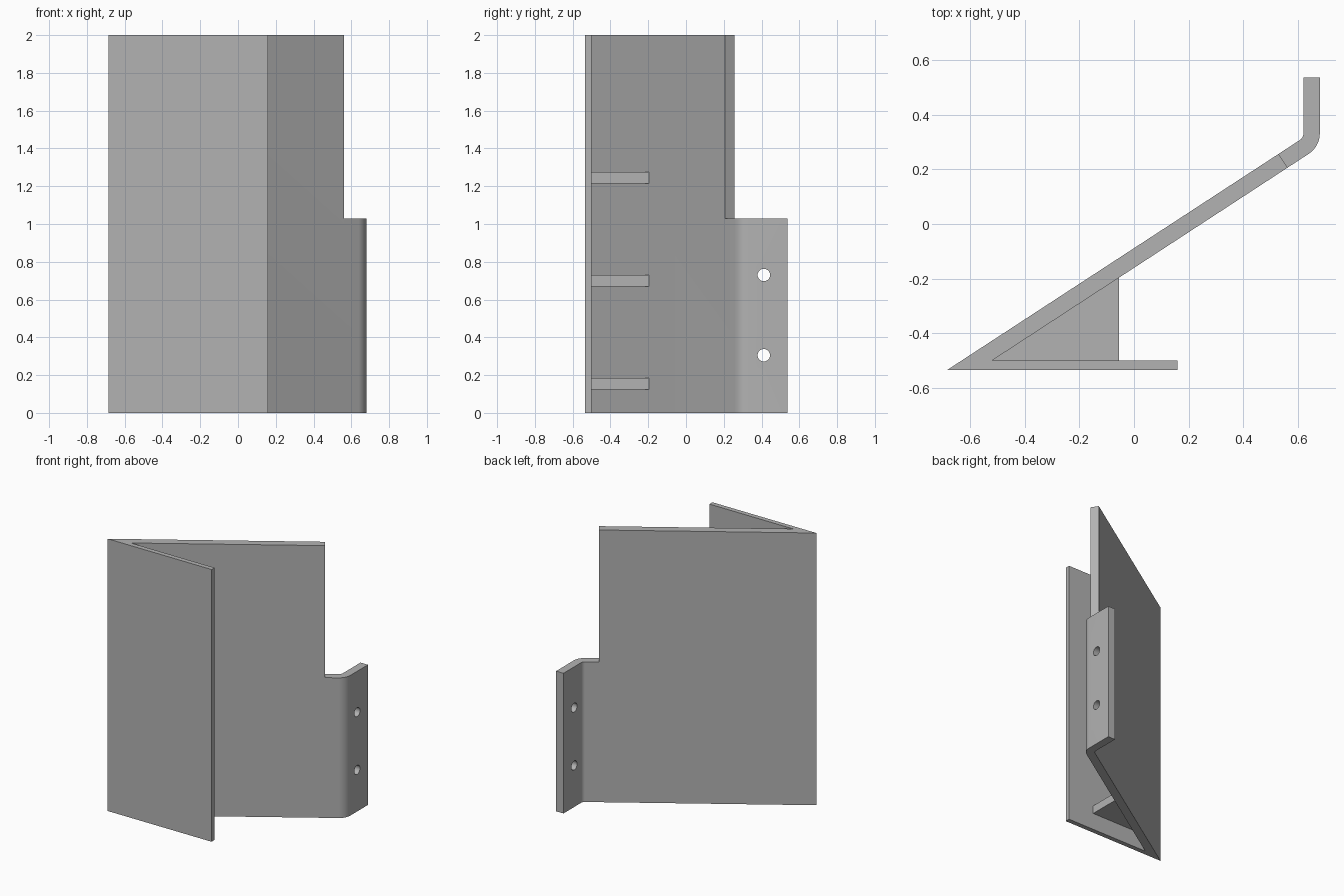
import bpy, bmesh, math
from mathutils import Vector

if "Cube" in bpy.data.objects:
    bpy.data.objects.remove(bpy.data.objects["Cube"], do_unlink=True)

grey = bpy.data.materials.new("plain grey")
grey.use_nodes = True
COLOUR = (0.45, 0.45, 0.45, 1)
grey.diffuse_color = COLOUR
grey.node_tree.nodes["Principled BSDF"].inputs["Base Color"].default_value = COLOUR


def prism(name, outline, z0, z1):
    """Extrude a plan outline between two heights."""
    bm = bmesh.new()
    face = bm.faces.new([bm.verts.new((x, y, z0)) for x, y in outline])
    top = bmesh.ops.extrude_face_region(bm, geom=[face])["geom"]
    bmesh.ops.translate(bm, vec=(0, 0, z1 - z0),
                        verts=[v for v in top if isinstance(v, bmesh.types.BMVert)])
    bmesh.ops.recalc_face_normals(bm, faces=bm.faces)
    mesh = bpy.data.meshes.new(name)
    bm.to_mesh(mesh)
    bm.free()
    mesh.materials.append(grey)
    obj = bpy.data.objects.new(name, mesh)
    bpy.context.collection.objects.link(obj)
    return obj


def select(obj):
    bpy.ops.object.select_all(action="DESELECT")
    obj.select_set(True)
    bpy.context.view_layer.objects.active = obj


def cut(target, cutter):
    cutter.hide_render = True
    mod = target.modifiers.new("cut", "BOOLEAN")
    mod.operation, mod.solver, mod.object = "DIFFERENCE", "EXACT", cutter
    select(target)
    bpy.ops.object.modifier_apply(modifier=mod.name)
    bpy.data.objects.remove(cutter, do_unlink=True)


# Directions along and across the slanted sheet
slant = math.atan(0.653)
along = Vector((math.cos(slant), math.sin(slant)))
across = Vector((-along.y, along.x))
bend = Vector((0.59, 0.332))


def bend_arc(radius, steps=10):
    start = slant - math.pi / 2
    return [bend + radius * Vector((math.cos(a), math.sin(a)))
            for a in (start - start * i / steps for i in range(steps + 1))]


# Folded sheet: front plate, slanted plate and rounded mounting flange
outline = [(-0.685, -0.535), (0.16, -0.535), (0.16, -0.5), (-0.52, -0.5)]
outline += bend_arc(0.09) + [(0.68, 0.537), (0.62, 0.537)] + bend_arc(0.03)[::-1]
sheet = prism("folded_sheet", outline, 0, 2)

# Notch that leaves the flange at half height
edge = Vector((0.545, 0.232))
cut(sheet, prism("notch_cutter", [edge - across, edge - across + along,
                                  edge + across + along, edge + across], 1.03, 2.2))

# Screw holes through the flange
for z in (0.305, 0.73):
    bpy.ops.mesh.primitive_cylinder_add(vertices=32, radius=0.033, depth=0.3,
                                        location=(0.65, 0.412, z),
                                        rotation=(0, math.pi / 2, 0))
    cut(sheet, bpy.context.object)

select(sheet)
bpy.ops.object.shade_smooth_by_angle(angle=math.radians(25))

# Triangular ribs inside the fold
for i, z in enumerate((0.125, 0.67, 1.215)):
    prism(f"rib_{i + 1}", [(-0.52, -0.5), (-0.055, -0.5), (-0.055, -0.196)], z, z + 0.06)
